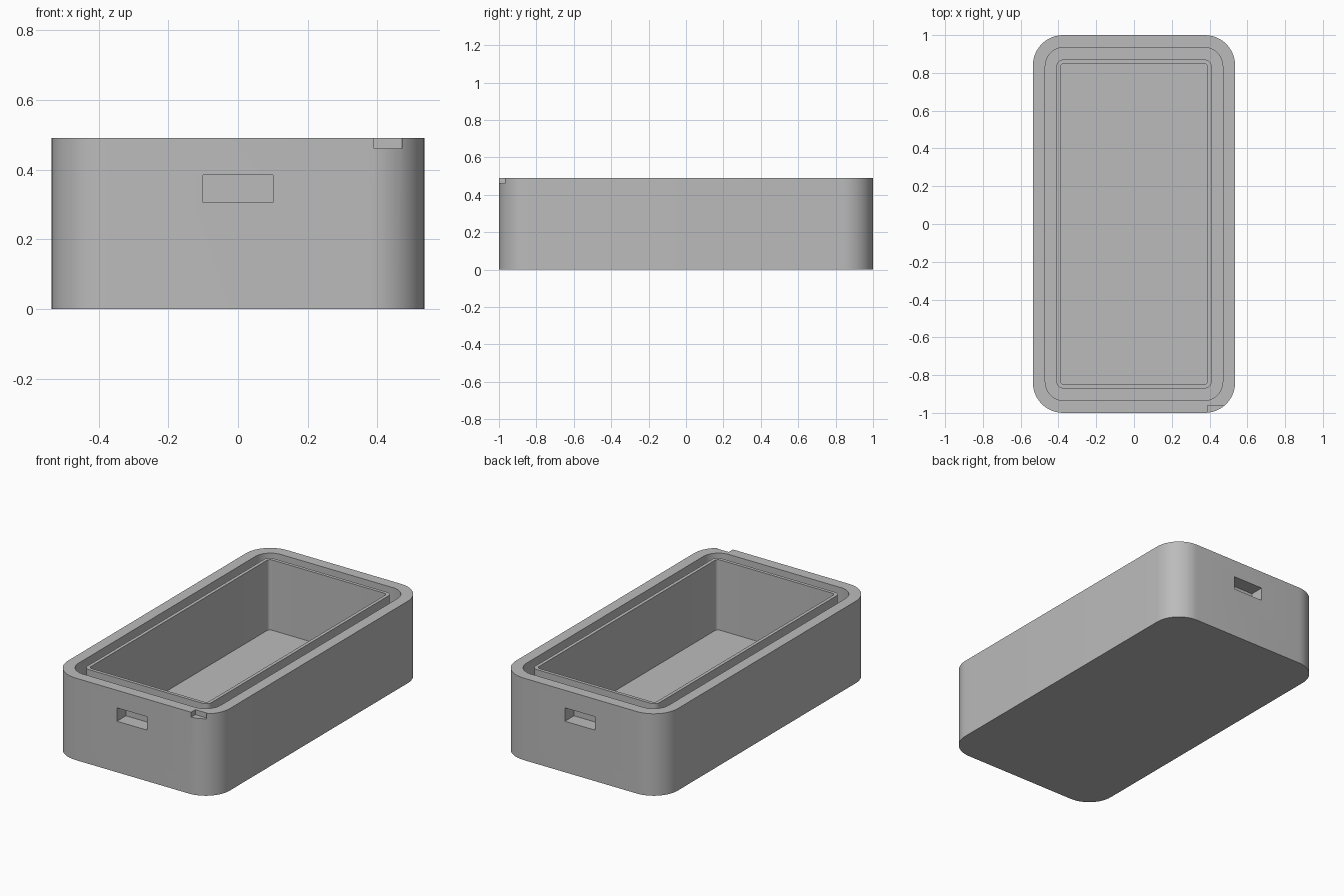
import bpy
import bmesh
from math import sin, cos, pi, radians
from mathutils import Matrix

if "Cube" in bpy.data.objects:
    bpy.data.objects.remove(bpy.data.objects["Cube"], do_unlink=True)

grey = bpy.data.materials.new("plain grey")
grey.use_nodes = True
colour = (0.5, 0.5, 0.5, 1)
grey.diffuse_color = colour
grey.node_tree.nodes["Principled BSDF"].inputs["Base Color"].default_value = colour

STEPS = 12
HEIGHT = 0.49


def rounded_loop(bm, half_x, half_y, radius, z):
    """Ring of vertices around a rounded rectangle."""
    ring = []
    for corner, (sx, sy) in enumerate([(1, 1), (-1, 1), (-1, -1), (1, -1)]):
        for i in range(STEPS + 1):
            a = (corner + i / STEPS) * pi / 2
            ring.append(bm.verts.new((sx * (half_x - radius) + radius * cos(a),
                                      sy * (half_y - radius) + radius * sin(a), z)))
    return ring


def finish(name, bm):
    bmesh.ops.recalc_face_normals(bm, faces=bm.faces)
    mesh = bpy.data.meshes.new(name)
    bm.to_mesh(mesh)
    bm.free()
    obj = bpy.data.objects.new(name, mesh)
    bpy.context.collection.objects.link(obj)
    mesh.materials.append(grey)
    return obj


# Tray body: outer wall, rim, groove, thin lip and cavity in one skin
outer, rim = (0.535, 1.0, 0.16), (0.47, 0.935, 0.1)
lip, cavity = (0.41, 0.87, 0.035), (0.39, 0.85, 0.02)
groove_z, floor_z = 0.39, 0.07
bm = bmesh.new()
rings = [rounded_loop(bm, *shape, z) for shape, z in (
    (outer, 0), (outer, HEIGHT), (rim, HEIGHT), (rim, groove_z),
    (lip, groove_z), (lip, HEIGHT), (cavity, HEIGHT), (cavity, floor_z))]
for a, b in zip(rings, rings[1:]):
    for i in range(len(a)):
        j = (i + 1) % len(a)
        bm.faces.new((a[i], a[j], b[j], b[i]))
bm.faces.new(rings[0])
bm.faces.new(rings[-1])
body = finish("tray_body", bm)


def cut(name, low, high):
    """Box-shaped cutter subtracted from the body."""
    bm = bmesh.new()
    size = [h - l for l, h in zip(low, high)]
    mid = [(h + l) / 2 for l, h in zip(low, high)]
    bmesh.ops.create_cube(bm, size=1, matrix=Matrix.Translation(mid) @ Matrix.Diagonal((*size, 1)))
    cutter = finish(name, bm)
    mod = body.modifiers.new(name, "BOOLEAN")
    mod.operation, mod.solver, mod.object = "DIFFERENCE", "EXACT", cutter
    bpy.context.view_layer.objects.active = body
    bpy.ops.object.modifier_apply(modifier=name)
    bpy.data.objects.remove(cutter, do_unlink=True)


# Latch slots in both short ends, and the pry notch in the front rim
cut("front_slot", (-0.1, -1.1, 0.305), (0.1, -0.915, 0.385))
cut("back_slot", (-0.1, 0.915, 0.305), (0.1, 1.1, 0.385))
cut("pry_notch", (0.39, -1.1, 0.46), (0.47, -0.96, 0.6))

# Smooth rounded corners, crisp edges
bpy.ops.object.select_all(action="DESELECT")
body.select_set(True)
bpy.context.view_layer.objects.active = body
bpy.ops.object.shade_smooth_by_angle(angle=radians(30))
